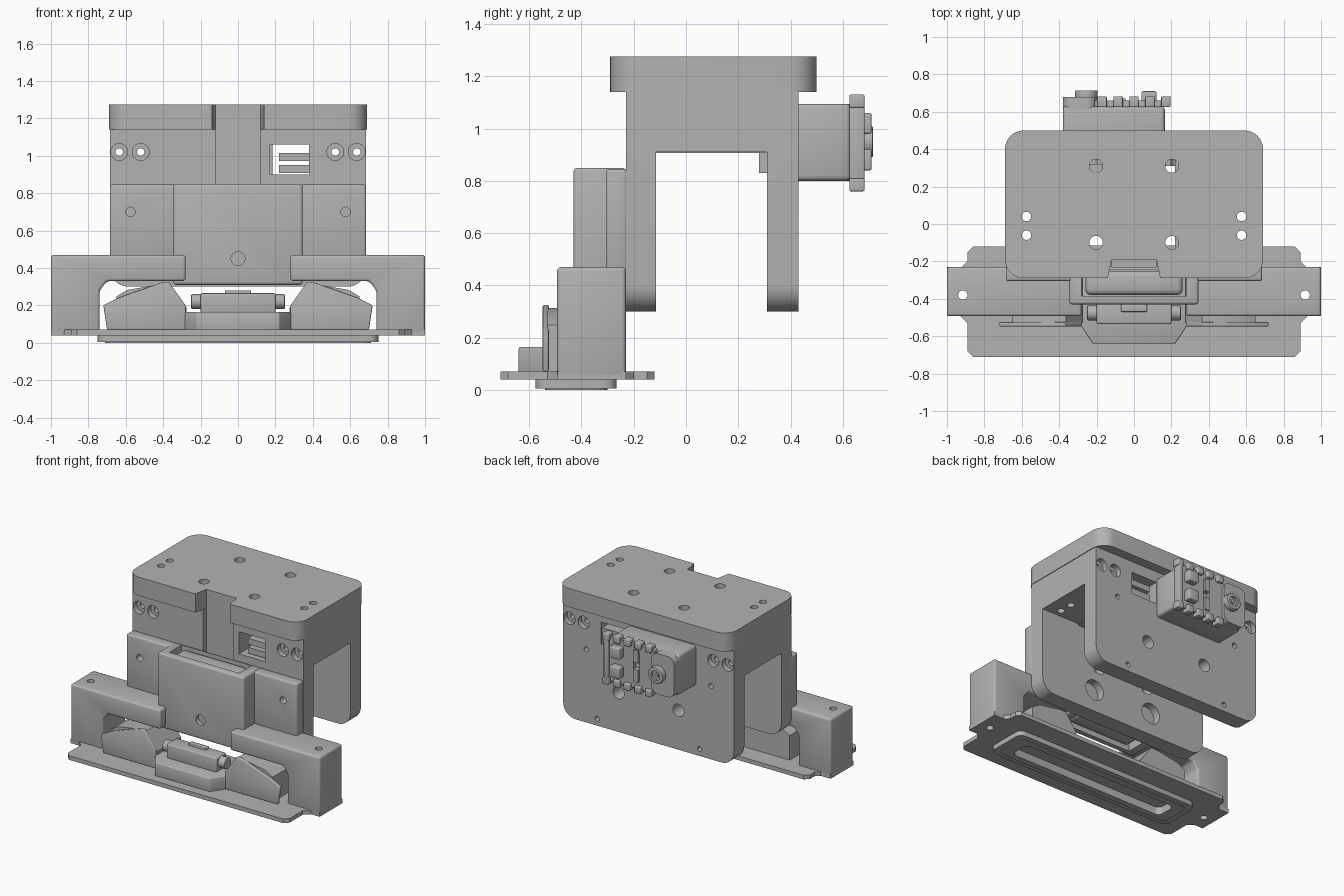
import bpy
import bmesh
import math
from mathutils import Matrix

cube = bpy.data.objects.get("Cube")
if cube:
    bpy.data.objects.remove(cube, do_unlink=True)

grey = bpy.data.materials.new("plain grey")
grey.use_nodes = True
color = (0.45, 0.45, 0.45, 1)
grey.diffuse_color = color
grey.node_tree.nodes["Principled BSDF"].inputs["Base Color"].default_value = color


def finish(name, bm, bevel=0.0, segments=3):
    """Turn a bmesh into an object, with optional softened edges."""
    bmesh.ops.recalc_face_normals(bm, faces=bm.faces)
    if bevel:
        sharp = [e for e in bm.edges if e.calc_face_angle(0) > 0.5]
        bmesh.ops.bevel(bm, geom=sharp, offset=bevel, segments=segments,
                        profile=0.5, affect='EDGES', clamp_overlap=True)
    me = bpy.data.meshes.new(name)
    bm.to_mesh(me)
    bm.free()
    me.materials.append(grey)
    ob = bpy.data.objects.new(name, me)
    bpy.context.collection.objects.link(ob)
    return ob


def prism(name, pts, axis, lo, hi, bevel=0.0, corner=0.0, pick=None):
    """Extrude a 2D outline along an axis; round chosen edges by corner."""
    place = {'X': lambda p, d: (d, p[0], p[1]),
             'Y': lambda p, d: (p[0], d, p[1]),
             'Z': lambda p, d: (p[0], p[1], d)}[axis]
    bm = bmesh.new()
    face = bm.faces.new([bm.verts.new(place(p, lo)) for p in pts])
    ext = bmesh.ops.extrude_face_region(bm, geom=[face])
    for v in ext["geom"]:
        if isinstance(v, bmesh.types.BMVert):
            v.co['XYZ'.index(axis)] = hi
    if corner:
        i = 'XYZ'.index(axis)
        test = pick or (lambda a, b: abs(a[i] - b[i]) > 1e-4)
        edges = [e for e in bm.edges if test(e.verts[0].co, e.verts[1].co)]
        bmesh.ops.bevel(bm, geom=edges, offset=corner, segments=8,
                        profile=0.5, affect='EDGES')
    return finish(name, bm, bevel)


def box(name, x, y, z, bevel=0.0, corner=0.0, axis='Z'):
    u, v, w = {'X': (y, z, x), 'Y': (x, z, y), 'Z': (x, y, z)}[axis]
    pts = [(u[0], v[0]), (u[1], v[0]), (u[1], v[1]), (u[0], v[1])]
    return prism(name, pts, axis, w[0], w[1], bevel, corner)


def rod(name, center, r, length, axis, bevel=0.0):
    bm = bmesh.new()
    bmesh.ops.create_cone(bm, cap_ends=True, segments=28, radius1=r, radius2=r, depth=length)
    turn = {'X': Matrix.Rotation(math.pi / 2, 4, 'Y'),
            'Y': Matrix.Rotation(math.pi / 2, 4, 'X'), 'Z': Matrix()}[axis]
    bm.transform(Matrix.Translation(center) @ turn)
    return finish(name, bm, bevel)


def cut(targets, cutters):
    """Subtract the cutters from each target, then drop them."""
    for ob in targets:
        bpy.context.view_layer.objects.active = ob
        for c in cutters:
            m = ob.modifiers.new("cut", 'BOOLEAN')
            m.operation, m.solver, m.object = 'DIFFERENCE', 'EXACT', c
            bpy.ops.object.modifier_apply(modifier=m.name)
    for c in cutters:
        bpy.data.objects.remove(c, do_unlink=True)


def mirrored(pts):
    """Complete a right-half outline across x = 0."""
    return pts + [(-x, y) for x, y in reversed(pts)]


SIDES = (1, -1)

# Main bracket: two walls joined by a bridge, lower corners rounded
arch = [(-.23, .3), (-.115, .3), (-.115, .91), (.31, .91), (.31, .3),
        (.43, .3), (.43, 1.14), (-.23, 1.14)]
bracket = prism("bracket", arch, 'X', -.685, .685, corner=.1,
                pick=lambda a, b: a.z < .31 and b.z < .31 and abs(a.x - b.x) < .01)
slab = box("top_slab", (-.69, .69), (-.29, .5), (1.14, 1.275), corner=.1)

# Front channel and window
cut([bracket], [box("c", (-.12, .12), (-.3, -.19), (.75, 1.2)),
                box("c", (.17, .38), (-.3, .6), (.9, 1.06))])
cut([slab], [prism("c", mirrored([(.14, -.4), (.14, -.29), (.12, -.19)]), 'Z', 1.0, 1.4)])
for z in (.925, .99):
    box("window_rib", (.22, .38), (-.2, .42), (z - .018, z + .025))

# Vertical mounting holes
holes = [rod("c", (s * .203, y, 1.1), .036, 1, 'Z') for s in SIDES for y in (.31, -.1)]
holes += [rod("c", (s * .575, y, 1.1), .025, 1, 'Z') for s in SIDES for y in (.04, -.06)]
cut([bracket, slab], holes)

# Counterbored screw holes and wall holes
for s in SIDES:
    bores = []
    for x in (.52, .635):
        bores.append(rod("c", (s * x, 0.1, 1.02), .02, .64, 'Y'))
        for y in (-.23, .43):
            bores.append(rod("c", (s * x, y, 1.02), .045, .08, 'Y'))
    bores += [rod("c", (s * .24, .4, .585), .045, .3, 'Y'),
              rod("c", (s * .24, -.12, .46), .075, .1, 'Y'),
              rod("c", (s * .41, .43, .35), .018, .1, 'Y'),
              rod("c", (s * .5, .43, .83), .018, .1, 'Y')]
    cut([bracket], bores)

# Rear sensor box and circuit board
box("sensor_lug", (-.35, .15), (.28, .32), (.83, .92))
box("sensor_box", (-.38, .165), (.4, .63), (.8, 1.095), .02)
box("sensor_end", (-.38, -.2), (.6, .68), (.8, 1.095), corner=.05, axis='Y')
board = box("circuit_board", (-.21, .18), (.625, .66), (.785, 1.105), corner=.02, axis='Y')
cut([board], [box("c", (-.09, -.04), (.635, .8), (.84, 1.05))])
for z in (.785, 1.105):
    for i in range(5):
        x = -.17 + i * .085
        box("board_tooth", (x - .025, x + .025), (.625, .683), (z - .025, z + .025), .006)
box("board_end_strip", (.15, .185), (.625, .683), (.77, 1.12), .006)
for z in (.88, 1.02):
    box("board_chip", (.04, .12), (.65, .71), (z - .04, z + .04), .008)
    box("board_socket", (-.085, -.045), (.63, .67), (z - .045, z + .045))
lens = rod("lens_ring", (-.255, .69, .95), .06, .05, 'Y', .006)
cut([lens], [rod("c", (-.255, .715, .95), .035, .03, 'Y')])
rod("lens_core", (-.255, .7, .95), .015, .02, 'Y')

# Carriage: stepped upper shell
shell = prism("carriage_shell", mirrored([(.345, -.43), (.345, -.305), (.345, -.23)]),
              'Z', .31, .85, .015)
cut([shell], [box("c", (-.28, .28), (-.385, -.245), (.28, .9))])
box("motor_block", (-.26, .26), (-.38, -.25), (.33, .835), .03)
cut([shell], [rod("c", (0, -.43, .45), .037, .06, 'Y')])
for s in SIDES:
    wing = box("carriage_wing", sorted((s * .33, s * .685)), (-.305, -.225), (.44, .845), .012)
    cut([wing], [rod("c", (s * .575, -.3, .7), .025, .1, 'Y')])
    # Side block with an arched opening
    outline = [(s * x, z) for x, z in ((.28, .33), (.7, .33), (.74, .28), (.74, .045),
                                       (1, .045), (1, .47), (.28, .47))]
    block = prism("side_block", outline, 'Y', -.493, -.23, .015)
    cut([block], [rod("c", (s * .915, -.38, .3), .025, .8, 'Z')])

# Base plate with tabs, lower rim and pocket
rim_half = [(.86, -.71), (.89, -.68), (.89, -.53), (.93, -.492), (1, -.492), (1, -.23),
            (.92, -.23), (.89, -.2), (.89, -.15), (.86, -.12)]
plate = prism("base_plate", mirrored(rim_half), 'Z', .04, .07)
rim = box("base_rim", (-.75, .75), (-.575, -.265), (.005, .042), corner=.05)
lip = box("base_lip", (-.71, .71), (-.54, -.3), (0, .03), corner=.05)
pocket = box("c", (-.63, .63), (-.495, -.345), (-.1, .055), corner=.04)
cut([plate, rim, lip], [pocket])
cut([plate], [rod("c", (s * .915, -.38, .05), .025, .2, 'Z') for s in SIDES])

# Nozzle wedges inside the openings
front_edge = [(.7, .07), (.72, .2), (.64, .24), (.4, .325), (.37, .325), (.28, .2), (.28, .07)]
back_edge = [(.66, .07), (.66, .26), (.6, .295), (.42, .325), (.37, .325), (.28, .2), (.28, .07)]
for s in SIDES:
    prism("wedge_plate", [(s * x, z) for x, z in front_edge], 'Y', -.548, -.525, .006)
    prism("wedge_body", [(s * x * .985, z - .012) for x, z in back_edge], 'Y', -.53, -.26)

# Central tray and roller
tray = [(.22, -.64), (.3, -.52), (.3, -.27)]
prism("center_tray", mirrored(tray), 'Z', .065, .165, .006)
box("roller_block", (-.2, .2), (-.535, -.42), (.16, .265), .008)
box("roller_cap", (-.07, .07), (-.47, -.43), (.25, .28), .005)
rod("roller_shaft", (0, -.475, .22), .04, .5, 'X', .005)

# Smooth the rounded surfaces, keep hard edges
for ob in bpy.context.scene.objects:
    if ob.type == 'MESH':
        ob.select_set(True)
        bpy.context.view_layer.objects.active = ob
bpy.ops.object.shade_smooth_by_angle(angle=math.radians(30))
